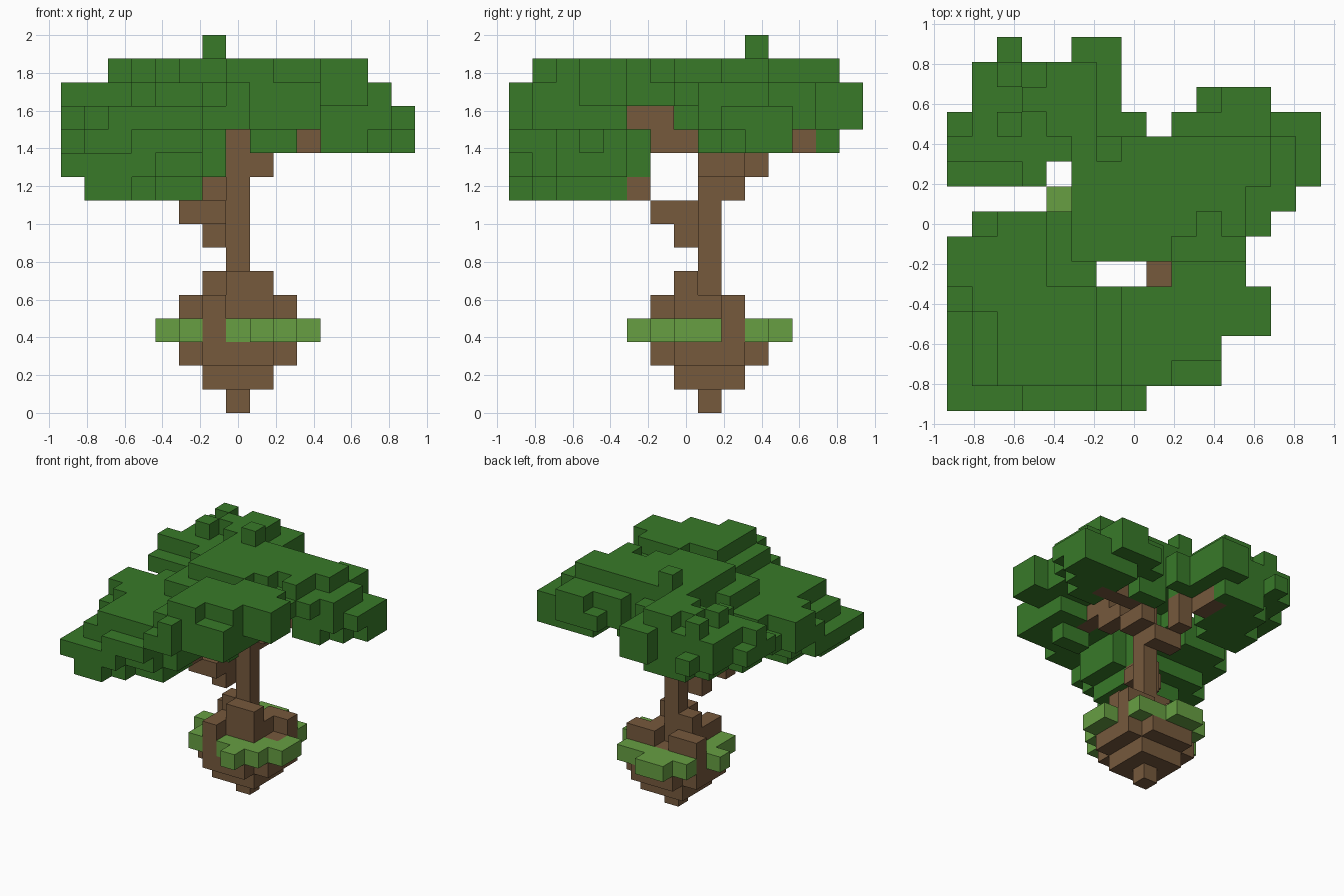
import bpy
import bmesh
from itertools import product
from mathutils import Vector

cube = bpy.data.objects.get("Cube")
if cube:
    bpy.data.objects.remove(cube, do_unlink=True)

UNIT = 0.125      # edge length of one block
MIDDLE = 7        # index of the central block in x and y


def material(name, colour):
    mat = bpy.data.materials.new(name)
    mat.use_nodes = True
    mat.diffuse_color = (*colour, 1)
    mat.node_tree.nodes["Principled BSDF"].inputs["Base Color"].default_value = (*colour, 1)
    return mat


bark = material("brown bark", (0.182, 0.1, 0.046))
leaf = material("dark green leaf", (0.04, 0.195, 0.022))
grass = material("light green grass", (0.135, 0.345, 0.055))

parts = {}        # part name -> (material, set of blocks)
taken = set()     # every occupied block; earlier parts win


def span(v):
    return range(v[0], v[1] + 1) if isinstance(v, tuple) else (v,)


class Part:
    """A named group of blocks."""

    def __init__(self, name, mat):
        self.cells = set()
        parts[name] = (mat, self.cells)

    def fill(self, x, y, z):
        new = set(product(span(x), span(y), span(z))) - taken
        self.cells.update(new)
        taken.update(new)


# Trunk
trunk = Part("trunk", bark)
trunk.fill(x=7, y=8, z=(0, 12))

# Grass ring around the root ball
ring = Part("grass_ring", grass)
ring.fill(x=(7, 9), y=6, z=3)
ring.fill(x=8, y=5, z=3)
ring.fill(x=(9, 10), y=7, z=3)
ring.fill(x=10, y=8, z=3)
ring.fill(x=5, y=(6, 8), z=3)
ring.fill(x=4, y=8, z=3)
ring.fill(x=(6, 7), y=11, z=3)
ring.fill(x=(5, 9), y=10, z=3)

# Root ball: rounded squares, widening then narrowing
roots = Part("root_ball", bark)
roots.fill(x=(6, 8), y=(7, 9), z=(1, 3))
roots.fill(x=(5, 9), y=(7, 9), z=(2, 3))
roots.fill(x=(6, 8), y=(6, 10), z=(2, 3))
roots.fill(x=(6, 8), y=(7, 8), z=4)
roots.fill(x=6, y=6, z=4)
roots.fill(x=(5, 6), y=9, z=4)
roots.fill(x=(8, 9), y=9, z=4)
roots.fill(x=(7, 8), y=7, z=5)
roots.fill(x=6, y=8, z=5)

# Branches
left = Part("low_branch", bark)
left.fill(x=6, y=7, z=(7, 8))
left.fill(x=(5, 6), y=6, z=8)
left.fill(x=5, y=5, z=9)
back = Part("back_branch", bark)
back.fill(x=(6, 7), y=9, z=9)
back.fill(x=6, y=10, z=(10, 11))
back.fill(x=5, y=(11, 12), z=11)
right = Part("right_branch", bark)
right.fill(x=8, y=(8, 9), z=10)
right.fill(x=(9, 11), y=9, z=11)
front = Part("front_branch", bark)
front.fill(x=8, y=(6, 7), z=11)
front.fill(x=8, y=(4, 6), z=12)

# Low foliage at the front corner
low = Part("low_foliage", leaf)
low.fill(x=0, y=(0, 3), z=10)
low.fill(x=0, y=4, z=(10, 11))
low.fill(x=0, y=(5, 6), z=(11, 12))
low.fill(x=(1, 2), y=0, z=(9, 10))
low.fill(x=3, y=0, z=(10, 11))
low.fill(x=(4, 5), y=0, z=11)
low.fill(x=(1, 3), y=(1, 2), z=9)
low.fill(x=(2, 5), y=(2, 4), z=9)
low.fill(x=1, y=(1, 3), z=(10, 11))
low.fill(x=1, y=(4, 5), z=(10, 12))
low.fill(x=(2, 5), y=(1, 5), z=(10, 12))
low.fill(x=(1, 5), y=6, z=(11, 12))
low.fill(x=1, y=7, z=11)
low.fill(x=(2, 3), y=7, z=(11, 12))
low.fill(x=4, y=(5, 6), z=13)
low.fill(x=5, y=5, z=13)
low.fill(x=6, y=(2, 4), z=(10, 11))

# Front foliage
fore = Part("front_foliage", leaf)
fore.fill(x=(6, 7), y=0, z=12)
fore.fill(x=7, y=0, z=13)
fore.fill(x=6, y=(1, 2), z=(12, 13))
fore.fill(x=(7, 8), y=1, z=(12, 14))
fore.fill(x=(9, 10), y=1, z=(12, 13))
fore.fill(x=(7, 10), y=2, z=(12, 14))
fore.fill(x=(6, 10), y=(3, 4), z=(12, 13))
fore.fill(x=(7, 12), y=(3, 4), z=(13, 14))
fore.fill(x=(8, 9), y=3, z=11)
fore.fill(x=(9, 11), y=5, z=(13, 14))
fore.fill(x=(9, 11), y=6, z=13)

# Crown over the trunk
crown = Part("crown_foliage", leaf)
crown.fill(x=(5, 8), y=6, z=(13, 14))
crown.fill(x=4, y=7, z=(12, 13))
crown.fill(x=(5, 9), y=7, z=(13, 14))
crown.fill(x=10, y=7, z=13)
crown.fill(x=11, y=7, z=(13, 14))
crown.fill(x=12, y=7, z=13)
crown.fill(x=(5, 11), y=(8, 10), z=(13, 14))
crown.fill(x=12, y=(9, 10), z=(13, 14))
crown.fill(x=6, y=10, z=15)

# Foliage on the right branch
side = Part("side_foliage", leaf)
side.fill(x=(8, 10), y=(9, 10), z=12)
side.fill(x=(8, 9), y=10, z=11)
side.fill(x=(11, 12), y=(8, 11), z=(11, 13))
side.fill(x=13, y=8, z=(12, 13))
side.fill(x=13, y=(9, 10), z=(11, 13))
side.fill(x=13, y=11, z=(11, 12))
side.fill(x=14, y=9, z=12)
side.fill(x=14, y=(10, 11), z=(11, 12))
side.fill(x=(9, 10), y=11, z=(12, 13))
side.fill(x=10, y=12, z=12)
side.fill(x=(11, 12), y=12, z=(12, 13))

# Foliage on the back branch
rear = Part("back_foliage", leaf)
rear.fill(x=(0, 3), y=9, z=12)
rear.fill(x=0, y=(10, 11), z=12)
rear.fill(x=0, y=10, z=13)
rear.fill(x=3, y=9, z=13)
rear.fill(x=(1, 3), y=(9, 10), z=11)
rear.fill(x=(1, 6), y=(10, 13), z=(12, 13))
rear.fill(x=(2, 4), y=(10, 12), z=11)
rear.fill(x=(3, 5), y=(12, 13), z=11)
rear.fill(x=(5, 6), y=14, z=(12, 13))
rear.fill(x=2, y=14, z=12)
rear.fill(x=7, y=11, z=(12, 13))
rear.fill(x=2, y=11, z=14)
rear.fill(x=2, y=13, z=14)
rear.fill(x=3, y=12, z=14)
rear.fill(x=(4, 5), y=(11, 13), z=14)


# Turn each group of blocks into one mesh of its exposed faces
def build(name, mat, cells):
    bm = bmesh.new()
    for cell in sorted(cells):
        centre = Vector(cell) - Vector((MIDDLE, MIDDLE, -0.5))
        for axis, sign in product(range(3), (-1, 1)):
            step = Vector((0, 0, 0))
            step[axis] = sign
            if tuple(int(c + s) for c, s in zip(cell, step)) in taken:
                continue
            u = Vector((0, 0, 0))
            u[(axis + 1) % 3] = 0.5
            v = step.cross(u)
            corners = (-u - v, u - v, u + v, v - u)
            bm.faces.new([bm.verts.new((centre + step / 2 + c) * UNIT) for c in corners])
    bmesh.ops.remove_doubles(bm, verts=bm.verts, dist=UNIT / 100)
    mesh = bpy.data.meshes.new(name)
    bm.to_mesh(mesh)
    bm.free()
    mesh.materials.append(mat)
    bpy.context.collection.objects.link(bpy.data.objects.new(name, mesh))


for name, (mat, cells) in parts.items():
    build(name, mat, cells)
